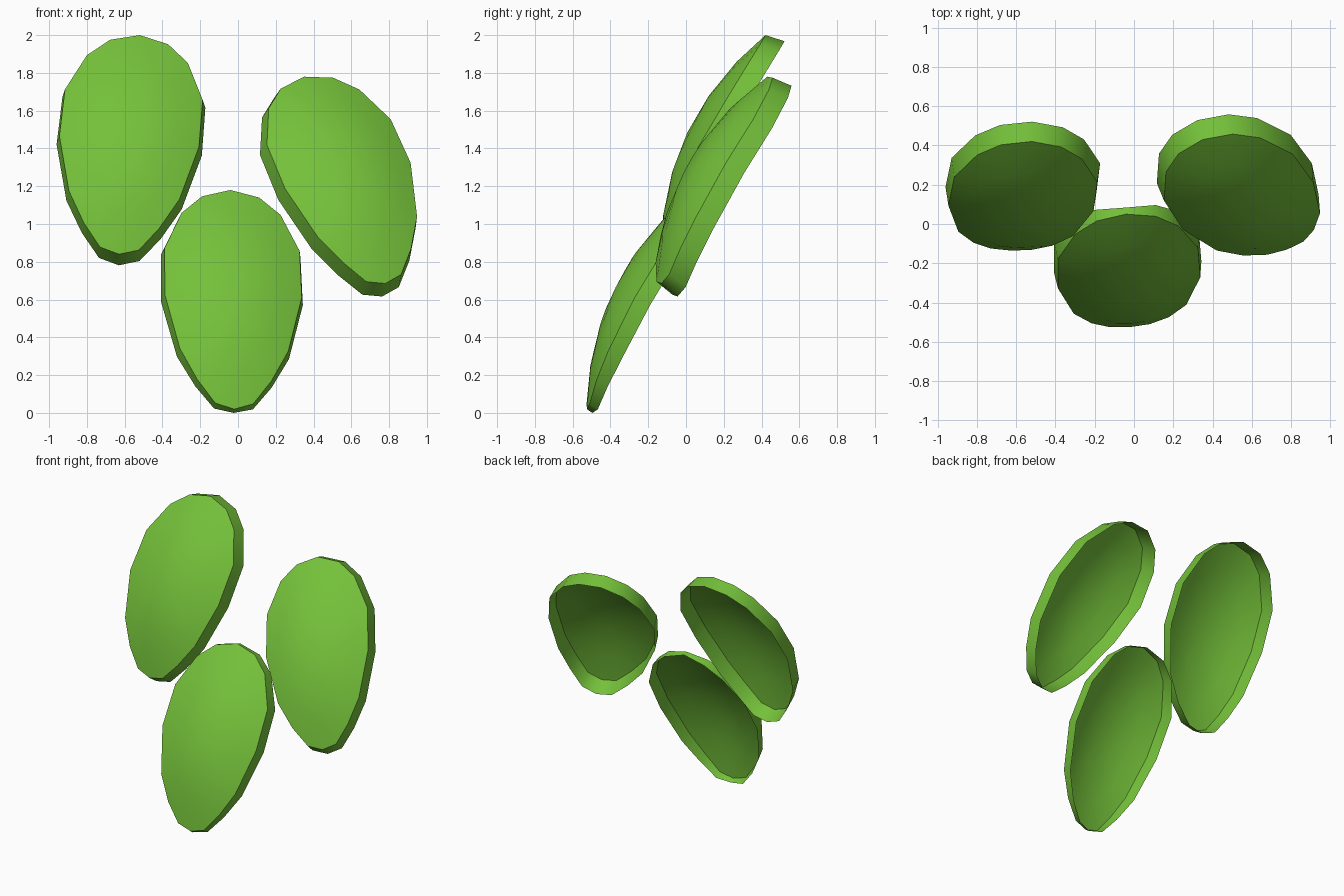
import bpy, bmesh
from mathutils import Vector

if "Cube" in bpy.data.objects:
    bpy.data.objects.remove(bpy.data.objects["Cube"])

green = bpy.data.materials.new("leaf green")
green.diffuse_color = (0.175, 0.53, 0.042, 1)
green.use_nodes = True
green.node_tree.nodes["Principled BSDF"].inputs["Base Color"].default_value = green.diffuse_color

# Half outline of one egg-shaped leaf: (half width, distance from the tip)
HALF = [(0, 0), (.10, .03), (.195, .153), (.285, .322), (.36, .637),
        (.355, .926), (.26, 1.148), (.15, 1.254), (0, 1.297)]
OUTLINE = HALF + [(-u, v) for u, v in HALF[-2:0:-1]]
MID = 0.648


def dome(u, v):
    # height of the bulging front surface
    return 0.15 - 0.357 * (v - MID) ** 2 - 0.66 * u * u


def leaf(name, tip, top, normal, width, end_depth, side_depth):
    tip, top = Vector(tip), Vector(top)
    V = (top - tip).normalized()
    N = Vector(normal)
    N = (N - V * N.dot(V)).normalized()
    U = V.cross(N)
    length = (top - tip).length / 1.297

    def place(u, v, w):
        return tip + U * u * width + V * v * length + N * w

    bm = bmesh.new()
    # domed front: centre point and three rings
    centre = bm.verts.new(place(0, MID, dome(0, MID)))
    rings = []
    for f in (0.35, 0.7, 1.0):
        ring = []
        for u, v in OUTLINE:
            a, b = u * f, MID + (v - MID) * f
            ring.append(bm.verts.new(place(a, b, dome(a, b))))
        rings.append(ring)
    # rim wall, slightly flared; the back stays open
    rim = []
    for u, v in OUTLINE:
        t = min(1, abs(u) / 0.33)
        depth = end_depth + (side_depth - end_depth) * t
        out = Vector((u / 0.36, (v - MID) / 0.65)).normalized() * 0.14 * depth
        rim.append(bm.verts.new(place(u + out.x, v + out.y, dome(u, v) - depth)))
    rings.append(rim)
    n = len(OUTLINE)
    for i in range(n):
        j = (i + 1) % n
        bm.faces.new((centre, rings[0][i], rings[0][j]))
        for a, b in zip(rings, rings[1:]):
            bm.faces.new((a[i], b[i], b[j], a[j]))
    # smooth surfaces with a sharp front edge
    for f in bm.faces:
        f.smooth = True
    for i in range(n):
        bm.edges.get((rings[2][i], rings[2][(i + 1) % n])).smooth = False
    me = bpy.data.meshes.new(name)
    bm.to_mesh(me)
    bm.free()
    me.materials.append(green)
    ob = bpy.data.objects.new(name, me)
    bpy.context.collection.objects.link(ob)


leaf("lower_leaf", (-.02, -.525, .02), (-.04, .05, 1.18), (.08, -.894, .447), 1.01, .035, .09)
leaf("left_leaf", (-.63, -.135, .84), (-.52, .42, 2.0), (0, -.9, .434), 1.03, .105, .105)
leaf("right_leaf", (.78, -.13, .685), (.35, .43, 1.78), (.2, -.84, .505), 1.0, .11, .11)
